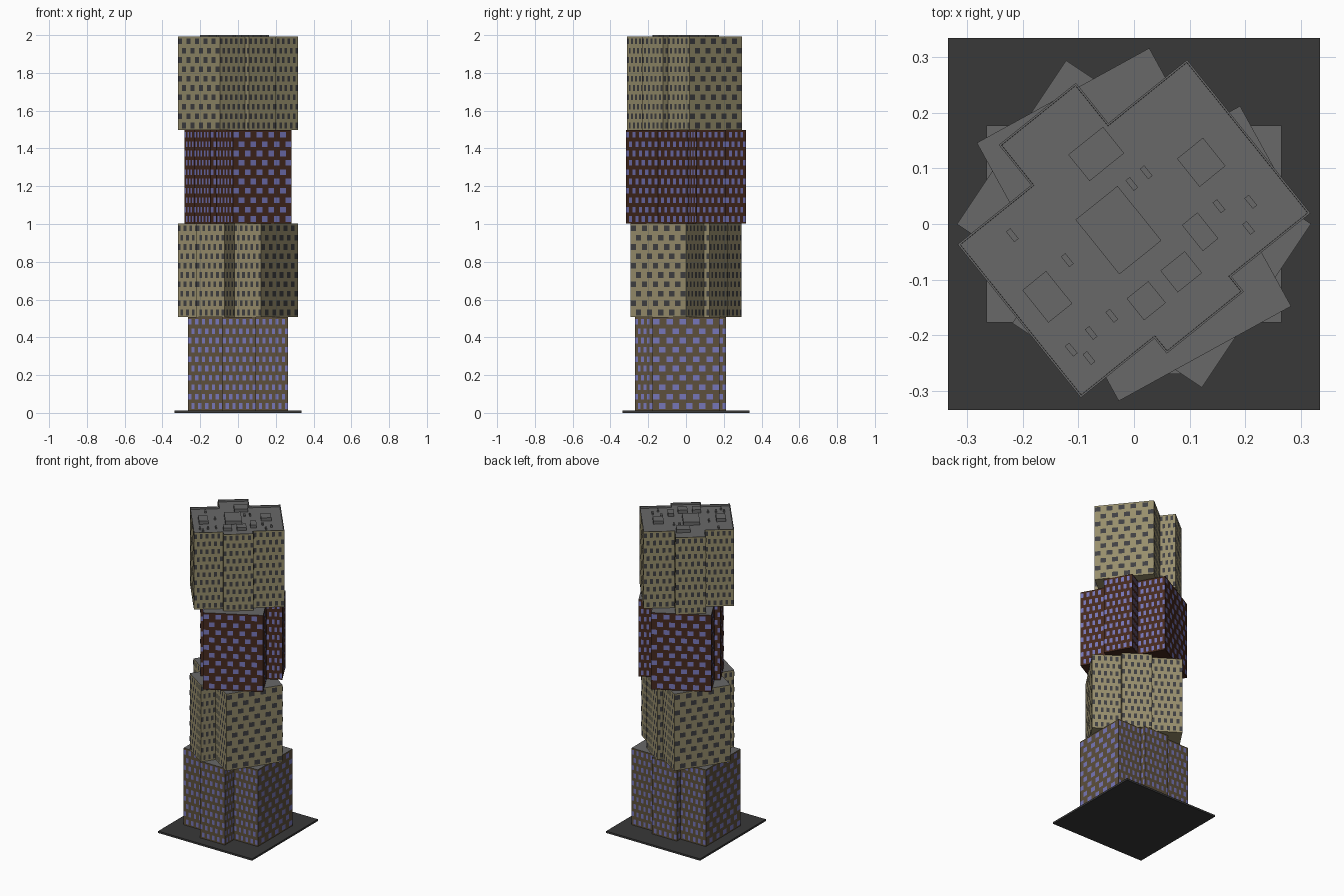
import bpy, bmesh, math
from mathutils import Matrix, Vector

if "Cube" in bpy.data.objects:
    bpy.data.objects.remove(bpy.data.objects["Cube"])

def material(name, rgb):
    m = bpy.data.materials.new(name)
    m.diffuse_color = (*rgb, 1)
    m.use_nodes = True
    m.node_tree.nodes["Principled BSDF"].inputs["Base Color"].default_value = m.diffuse_color
    return m

DARK = material("plate_dark", (.04, .04, .04))
ROOF = material("roof_grey", (.14, .14, .14))
TAN = material("tan_wall", (.31, .27, .15))
BROWN = material("brown_wall", (.11, .08, .045))
RED = material("red_brown_wall", (.06, .022, .013))
BLUE = material("blue_glass", (.18, .18, .48))
BLACK = material("dark_glass", (.05, .05, .055))

def finish(bm, name, mats, matrix=Matrix()):
    me = bpy.data.meshes.new(name)
    bm.to_mesh(me)
    bm.free()
    for m in mats:
        me.materials.append(m)
    ob = bpy.data.objects.new(name, me)
    ob.matrix_world = matrix
    bpy.context.collection.objects.link(ob)
    return ob

def box(name, x, y, z0, z1, sx, sy, angle, mat):
    bm = bmesh.new()
    bmesh.ops.create_cube(bm, size=1, matrix=Matrix.Diagonal((sx, sy, z1 - z0, 1)))
    finish(bm, name, [mat], Matrix.Translation((x, y, (z0 + z1) / 2)) @ Matrix.Rotation(angle, 4, 'Z'))

# Shared cross-shaped footprint of every block
A, B, L, R, Y0, Y1 = .265, .177, -.083, .095, -.27, .212
OUTLINE = [(-A, -B), (L, -B), (L, Y0), (R, Y0), (R, -B), (A, -B),
           (A, B), (R, B), (R, Y1), (L, Y1), (L, B), (-A, B)]
H, ROWS, BASE = .495, 10, .012

def walls(name, matrix, wall, parapet):
    bm = bmesh.new()
    low = [bm.verts.new((x, y, 0)) for x, y in OUTLINE]
    high = [bm.verts.new((x, y, H)) for x, y in OUTLINE]
    n = len(OUTLINE)
    for i in range(n):
        j = (i + 1) % n
        bm.faces.new((low[i], low[j], high[j], high[i]))
    bm.faces.new(low[::-1])
    top = bm.faces.new(high)
    top.material_index = 1
    bm.normal_update()
    if parapet:
        # thin rim around a sunken roof
        bmesh.ops.inset_region(bm, faces=[top], thickness=.005)
        bmesh.ops.inset_region(bm, faces=[top], thickness=.0004)
        for v in top.verts:
            v.co.z = H - .013
    finish(bm, name, [wall, ROOF], matrix)

def windows(name, matrix, glass):
    # staggered rows; the two end walls carry wider windows
    bm = bmesh.new()
    pts = [Vector((x, y, 0)) for x, y in OUTLINE]
    row = H / ROWS
    for i, p in enumerate(pts):
        q = pts[(i + 1) % len(pts)]
        length = (q - p).length
        d = (q - p).normalized()
        out = Vector((d.y, -d.x, 0)) * .001
        wide = abs(abs(p.x) - A) < 1e-4 and abs(p.x - q.x) < 1e-4
        cols = max(1, round(length / (.07 if wide else .036)))
        pitch = length / cols
        for r in range(ROWS):
            z0, z1 = (r + .2) * row, (r + .8) * row
            for c in range(cols):
                mid = (c + (.27 if r % 2 else .73)) * pitch
                a = p + d * (mid - pitch * .24) + out
                b = p + d * (mid + pitch * .24) + out
                bm.faces.new([bm.verts.new((v.x, v.y, z)) for v, z in
                              ((a, z0), (b, z0), (b, z1), (a, z1))])
    finish(bm, name, [glass], matrix)

# Ground plate
box("ground_plate", 0, 0, 0, BASE, .67, .67, 0, DARK)

# Four stacked, twisted blocks
LEVELS = [("lowest", 0, 0, BROWN, BLUE), ("second", -33.7, 0, TAN, BLACK),
          ("third", 118.8, -.001, RED, BLUE), ("top", 218.8, -.0085, TAN, BLACK)]
for i, (name, deg, y, wall, glass) in enumerate(LEVELS):
    mat = Matrix.Translation((0, y, BASE + i * H)) @ Matrix.Rotation(math.radians(deg), 4, 'Z')
    walls(name + "_block", mat, wall, i == 3)
    windows(name + "_block_windows", mat, glass)

# Rooftop equipment
TOP = BASE + 4 * H - .013
TURN = math.radians(38.8)
HOUSES = [(-.028, -.011, .097, .126), (-.068, .126, .08, .061), (.121, .111, .06, .065),
          (.119, -.014, .036, .06), (.085, -.086, .056, .05), (.022, -.138, .05, .05),
          (-.156, -.131, .055, .075)]
for i, (x, y, sx, sy) in enumerate(HOUSES):
    box(f"roof_house_{i + 1}", x, y, TOP, 2.0, sx, sy, TURN, ROOF)
VENTS = [(-.004, .072), (.022, .093), (.153, .032), (.21, .04), (.206, -.007), (-.219, -.02),
         (-.12, -.065), (-.04, -.165), (-.077, -.196), (-.113, -.226), (-.081, -.241)]
for i, (x, y) in enumerate(VENTS):
    box(f"roof_vent_{i + 1}", x, y, TOP, TOP + .012, .01, .024, TURN, ROOF)
